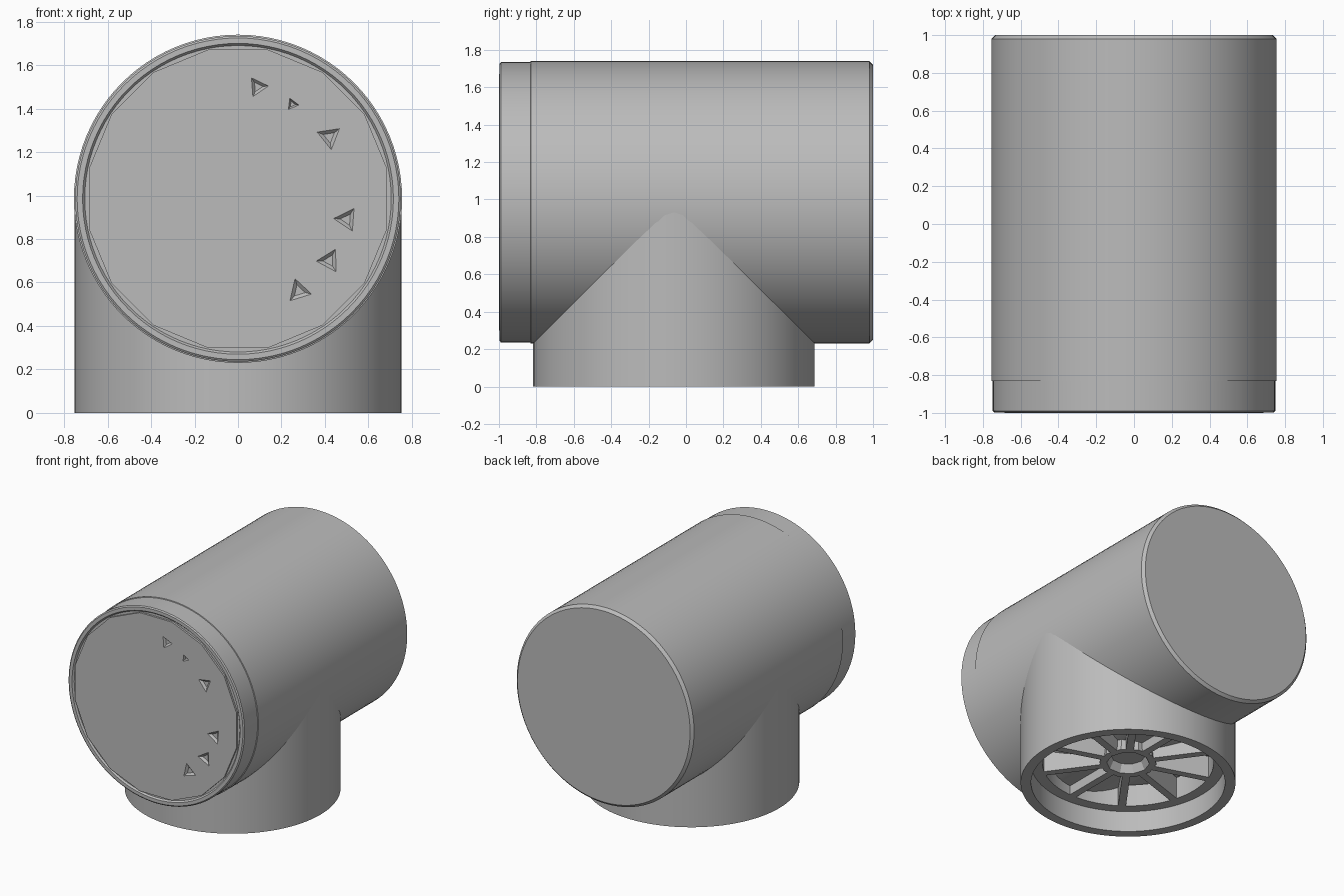
import bpy, bmesh
from math import sin, cos, pi, radians
from mathutils import Matrix, Vector

if "Cube" in bpy.data.objects:
    bpy.data.objects.remove(bpy.data.objects["Cube"], do_unlink=True)

GREY = (0.5, 0.5, 0.5, 1)
mat = bpy.data.materials.new("plain grey")
mat.use_nodes = True
mat.diffuse_color = GREY
mat.node_tree.nodes["Principled BSDF"].inputs["Base Color"].default_value = GREY

AXIS_Z = 0.985                      # height of the horizontal barrel's axis
NECK_Y = -0.065                     # centre of the upright neck
BARREL = Matrix.Translation((0, 0, AXIS_Z)) @ Matrix.Rotation(radians(90), 4, "X")
NECK = Matrix.Translation((0, NECK_Y, 0))


def finish(name, bm, matrix, smooth=True):
    bmesh.ops.recalc_face_normals(bm, faces=bm.faces)
    bm.transform(matrix)
    mesh = bpy.data.meshes.new(name)
    bm.to_mesh(mesh)
    bm.free()
    mesh.materials.append(mat)
    obj = bpy.data.objects.new(name, mesh)
    bpy.context.collection.objects.link(obj)
    if smooth:
        bpy.ops.object.select_all(action="DESELECT")
        obj.select_set(True)
        bpy.context.view_layer.objects.active = obj
        bpy.ops.object.shade_smooth_by_angle(angle=radians(30))
    return obj


def lathe(name, profile, matrix, sides=96, closed=False, smooth=True):
    """Spin (radius, height) points around the local z axis."""
    bm = bmesh.new()
    rings = [[bm.verts.new((r * cos(2 * pi * i / sides), r * sin(2 * pi * i / sides), z))
              for i in range(sides)] for r, z in profile]
    pairs = list(zip(rings, rings[1:]))
    if closed:
        pairs.append((rings[-1], rings[0]))
    else:
        bm.faces.new(rings[0])
        bm.faces.new(rings[-1])
    for a, b in pairs:
        for i in range(sides):
            j = (i + 1) % sides
            bm.faces.new((a[i], a[j], b[j], b[i]))
    return finish(name, bm, matrix, smooth)


# Horizontal barrel: local +z points to the front
lathe("barrel", [(0.735, -1), (0.755, -0.98), (0.755, 0.83), (0.749, 0.832),
                 (0.749, 0.99), (0.74, 0.997), (0.715, 0.997), (0.705, 0.985)], BARREL)

# Faceted front cover with small triangular pits
cover = lathe("front_cover", [(0.7, 0.96), (0.7, 1.0)],
              BARREL @ Matrix.Rotation(pi / 16, 4, "Z"), sides=16, smooth=False)
bm = bmesh.new()
for x, z, size, turn in [(0.09, 1.5, 0.05, 0.6), (0.25, 1.42, 0.03, 0.4), (0.42, 1.27, 0.06, 1.2),
                         (0.5, 0.89, 0.06, 1.5), (0.42, 0.7, 0.06, 1.6), (0.28, 0.56, 0.06, 0.3)]:
    spot = Matrix.Translation((x, -1, z)) @ Matrix.Rotation(radians(90), 4, "X")
    bmesh.ops.create_cone(bm, cap_ends=True, segments=3, radius1=0, radius2=size * 2,
                          depth=0.06, matrix=spot @ Matrix.Rotation(turn, 4, "Z"))
bmesh.ops.remove_doubles(bm, verts=bm.verts, dist=0.0001)
cutter = finish("pit_cutter", bm, Matrix.Identity(4), smooth=False)
cutter.hide_render = True
cut = cover.modifiers.new("pits", "BOOLEAN")
cut.operation, cut.object, cut.solver = "DIFFERENCE", cutter, "EXACT"
bpy.context.view_layer.objects.active = cover
bpy.ops.object.modifier_apply(modifier=cut.name)
bpy.data.objects.remove(cutter, do_unlink=True)

# Upright neck, open at the bottom
lathe("neck", [(0.753, AXIS_Z), (0.753, 0.22), (0.753, 0.165), (0.753, 0), (0.68, 0),
               (0.68, 0.34)], NECK)

# Grille inside the neck: outer ring, hub and spokes
lathe("grille_ring", [(0.7, 0.16), (0.6, 0.16), (0.6, 0.33), (0.7, 0.33)], NECK, closed=True)
lathe("grille_hub", [(0.18, 0.33), (0.2, 0.16), (0.15, 0.16), (0.12, 0.22)], NECK,
      sides=10, smooth=False)
SPOKES = 10
bm = bmesh.new()
for i in range(SPOKES):
    turn = Matrix.Rotation(2 * pi * (i + 0.5) / SPOKES, 4, "Z")
    bmesh.ops.create_cube(bm, size=1, matrix=turn @ Matrix.Translation((0.4, 0, 0.245))
                          @ Matrix.Diagonal((0.46, 0.055, 0.17, 1)))
finish("grille_spokes", bm, NECK, smooth=False)
